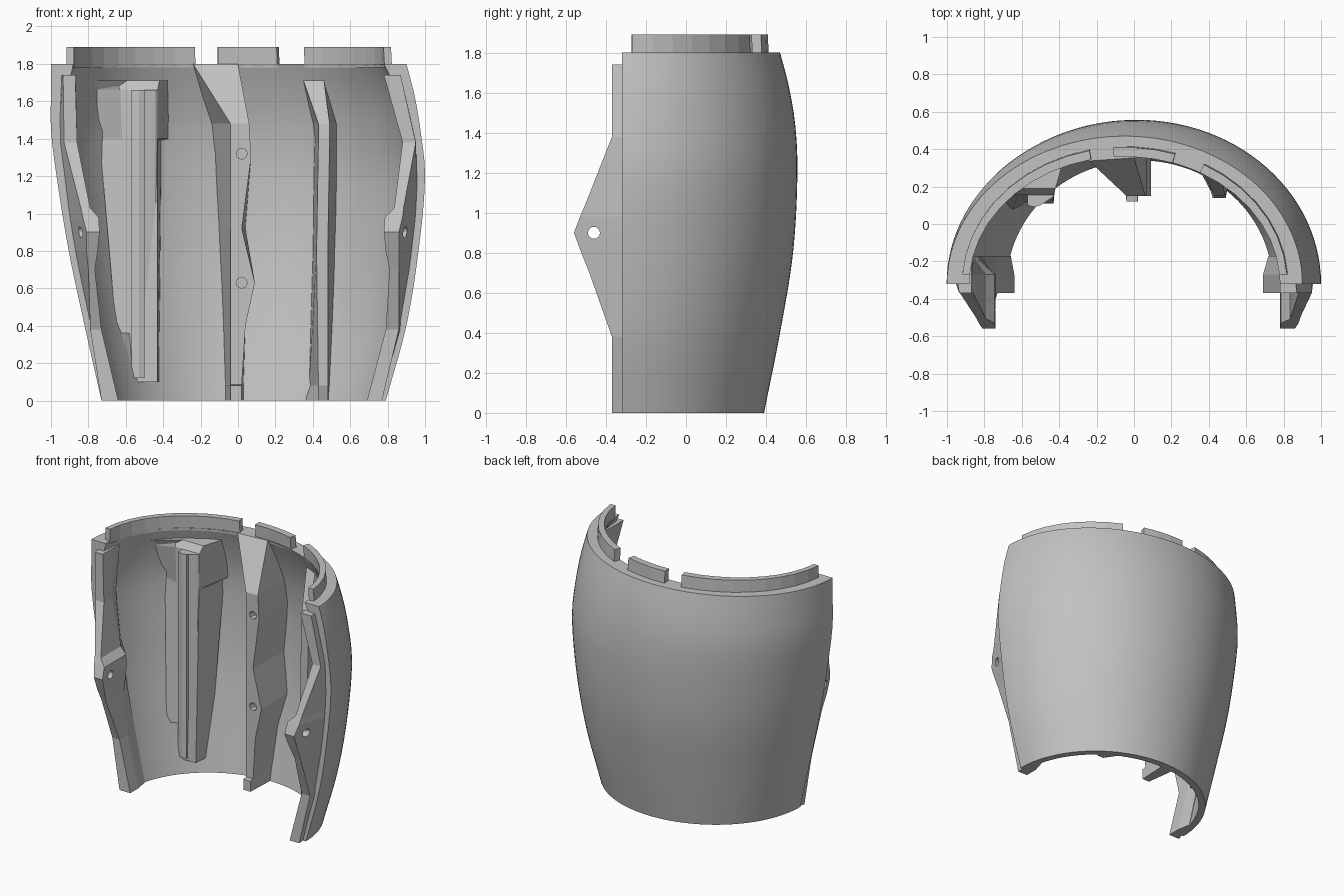
import bpy, bmesh, math
from mathutils import Matrix

cube = bpy.data.objects.get("Cube")
if cube:
    bpy.data.objects.remove(cube, do_unlink=True)

grey = bpy.data.materials.new("plain_grey")
grey.use_nodes = True
COLOUR = (0.54, 0.54, 0.54, 1)
grey.diffuse_color = COLOUR
grey.node_tree.nodes["Principled BSDF"].inputs["Base Color"].default_value = COLOUR

EDGE_Y = -0.32
# height, left x, right x, back y, side thickness, back thickness
PROFILE = [(0, -.73, .79, .39, .05, .05), (.4, -.82, .90, .47, .05, .05),
           (.8, -.905, .965, .535, .055, .055), (1.2, -.97, 1.0, .557, .06, .06),
           (1.45, -1.0, .975, .545, .07, .07), (1.65, -1.0, .94, .51, .09, .09),
           (1.8, -1.0, .90, .47, .12, .11)]


def shape(z):
    """Smoothly interpolated profile values at a height."""
    z = min(max(z, 0), 1.8)
    i = max(k for k in range(len(PROFILE) - 1) if PROFILE[k][0] <= z)
    p, q = PROFILE[i], PROFILE[i + 1]
    before, after = PROFILE[max(i - 1, 0)], PROFILE[min(i + 2, len(PROFILE) - 1)]
    h = q[0] - p[0]
    t = (z - p[0]) / h
    out = []
    for k in range(1, 6):
        m0 = (q[k] - before[k]) / (q[0] - before[0]) * h
        m1 = (after[k] - p[k]) / (after[0] - p[0]) * h
        out.append((2*t**3 - 3*t**2 + 1) * p[k] + (t**3 - 2*t**2 + t) * m0
                   + (3*t**2 - 2*t**3) * q[k] + (t**3 - t**2) * m1)
    left, right, back, side, deep = out
    return (left + right) / 2, (right - left) / 2, back - EDGE_Y, side, deep


def arc(z, start, end, n, side, deep):
    cx, a, b, _, _ = shape(z)
    angles = [math.radians(start + (end - start) * i / n) for i in range(n + 1)]
    return [(cx + (a - side) * math.cos(t), EDGE_Y + (b - deep) * math.sin(t), z) for t in angles]


def wall(x, z):
    """Depth just inside the inner wall."""
    cx, a, b, side, deep = shape(z)
    u = min(abs(x - cx) / (a - side), 1)
    return EDGE_Y + (b - deep) * math.sqrt(1 - u * u) + 0.02


def finish(name, bm):
    bmesh.ops.recalc_face_normals(bm, faces=bm.faces[:])
    mesh = bpy.data.meshes.new(name)
    bm.to_mesh(mesh)
    bm.free()
    mesh.materials.append(grey)
    obj = bpy.data.objects.new(name, mesh)
    bpy.context.collection.objects.link(obj)
    return obj


def activate(obj):
    bpy.ops.object.select_all(action="DESELECT")
    obj.select_set(True)
    bpy.context.view_layer.objects.active = obj


def loft(name, rings):
    """Skin a stack of closed sections and cap the ends."""
    bm = bmesh.new()
    rows = [[bm.verts.new(p) for p in ring] for ring in rings]
    n = len(rows[0])
    for low, high in zip(rows, rows[1:]):
        for i in range(n):
            j = (i + 1) % n
            bm.faces.new((low[i], low[j], high[j], high[i]))
    for row in (rows[0], rows[-1]):
        for i in range(n // 2 - 1):
            bm.faces.new((row[i], row[i + 1], row[n - 2 - i], row[n - 1 - i]))
    return finish(name, bm)


def drill(obj, axis, centre, radius, depth, sides=16):
    bm = bmesh.new()
    turn = Matrix.Rotation(math.pi / 2, 4, "Y" if axis == "x" else "X")
    bmesh.ops.create_cone(bm, cap_ends=True, segments=sides, radius1=radius, radius2=radius,
                          depth=depth, matrix=Matrix.Translation(centre) @ turn)
    cutter = finish("cutter", bm)
    cutter.hide_render = True
    mod = obj.modifiers.new("hole", "BOOLEAN")
    mod.operation, mod.solver, mod.object = "DIFFERENCE", "EXACT", cutter
    activate(obj)
    bpy.ops.object.modifier_apply(modifier=mod.name)
    bpy.data.objects.remove(cutter, do_unlink=True)


# Curved shell
rings = []
for i in range(25):
    z = 1.8 * i / 24
    _, _, _, side, deep = shape(z)
    rings.append(arc(z, 0, 180, 56, 0, 0) + arc(z, 180, 0, 56, side, deep))
shell = loft("shell", rings)
activate(shell)
bpy.ops.object.shade_smooth_by_angle(angle=math.radians(35))

# Raised lip in three pieces
for name, start, end in (("lip_left", 4, 61), ("lip_middle", 72, 94), ("lip_right", 102.5, 176)):
    n = max(3, round((end - start) / 8))
    base = arc(1.78, start, end, n, .08, .06) + arc(1.78, end, start, n, .12, .11)
    top = arc(1.8, start, end, n, .08, .06) + arc(1.8, end, start, n, .12, .11)
    loft(name, [base, [(x, y, 1.89) for x, y, _ in top]])

# Edge flanges with pointed, thickened tabs: height, outer x, inner x, front y
FLANGES = {
    "right": [(0, -.73, -.64, -.37), (.38, -.79, -.73, -.37), (.7, -.80, -.765, -.483),
              (.8, -.81, -.75, -.523), (.9, -.81, -.74, -.56), (.98, -.83, -.745, -.53),
              (1.03, -.84, -.79, -.508), (1.38, -.93, -.86, -.37), (1.74, -.935, -.87, -.37)],
    "left": [(0, .77, .69, -.37), (.38, .86, .79, -.37), (.7, .86, .81, -.483),
             (.8, .86, .79, -.523), (.9, .86, .78, -.56), (.98, .88, .785, -.53),
             (1.03, .885, .835, -.508), (1.38, .95, .88, -.37), (1.74, .87, .78, -.37)],
}
for side, stations in FLANGES.items():
    s = 1 if side == "left" else -1
    rings = []
    for z, xo, xi, yf in stations:
        cx, a, _, thick, _ = shape(z)
        skin, lining = s * (a - thick / 2), s * (a - thick)
        rings.append([(xo, yf, z), (xi, yf, z), (xi, -.27, z), (cx + lining * .97, -.17, z),
                      (cx + skin * .97, -.17, z), (cx + skin, -.29, z)])
    flange = loft(side + "_flange", rings)
    drill(flange, "x", (s * .8, -.46, .9), .03, .5)


def rib(name, stations):
    """Sections: height, wall left, front left, front right, wall right, front y (None = flush)."""
    rings = []
    for z, bl, fl, fr, br, yf in stations:
        front = [wall(x, z) - .025 if yf is None else yf for x in (fl, fr)]
        rings.append([(bl, wall(bl, z), z), (fl, front[0], z),
                      (fr, front[1], z), (br, wall(br, z), z)])
    return loft(name, rings)


# Inner ribs
centre = rib("centre_rib", [
    (0, -.07, -.04, .02, .03, .12), (.08, -.07, -.04, .02, .03, .12), (.085, -.07, -.04, .02, .03, .15),
    (.4, -.08, -.04, .04, .04, .15), (.63, -.09, -.04, .09, .09, .15), (.92, -.105, -.04, .02, .04, .15),
    (1.3, -.125, -.04, .07, .07, .15), (1.48, -.145, -.04, .06, .06, .15),
    (1.8, -.24, -.24, 0, 0, None)])
for z in (1.32, .63):
    drill(centre, "y", (.02, .15, z), .03, .1, 8)

rib("left_rib", [(0, .35, .43, .48, .49, .17), (.08, .38, .43, .48, .49, .14),
                 (.8, .40, .42, .48, .52, .14), (1.4, .41, .43, .49, .53, .14),
                 (1.48, .40, .43, .49, .53, .15), (1.71, .35, .35, .46, .46, None)])

rib("right_rib", [(.1, -.57, -.56, -.43, -.42, .11), (.36, -.65, -.58, -.43, -.42, .12),
                  (1.39, -.74, -.62, -.43, -.41, .15), (1.4, -.74, -.62, -.43, -.37, .15),
                  (1.66, -.78, -.63, -.43, -.37, .155), (1.71, -.80, -.65, -.42, -.37, .19)])
strip = [(-.57, .10), (-.53, .09), (-.50, .10), (-.50, .125), (-.44, .14), (-.43, .15)]
loft("right_rib_strip", [[(-.57, back, z)] + [(x, y, z) for x, y in strip] + [(-.43, .19, z)]
                         for z, back in ((.12, .115), (1.66, .18))])
